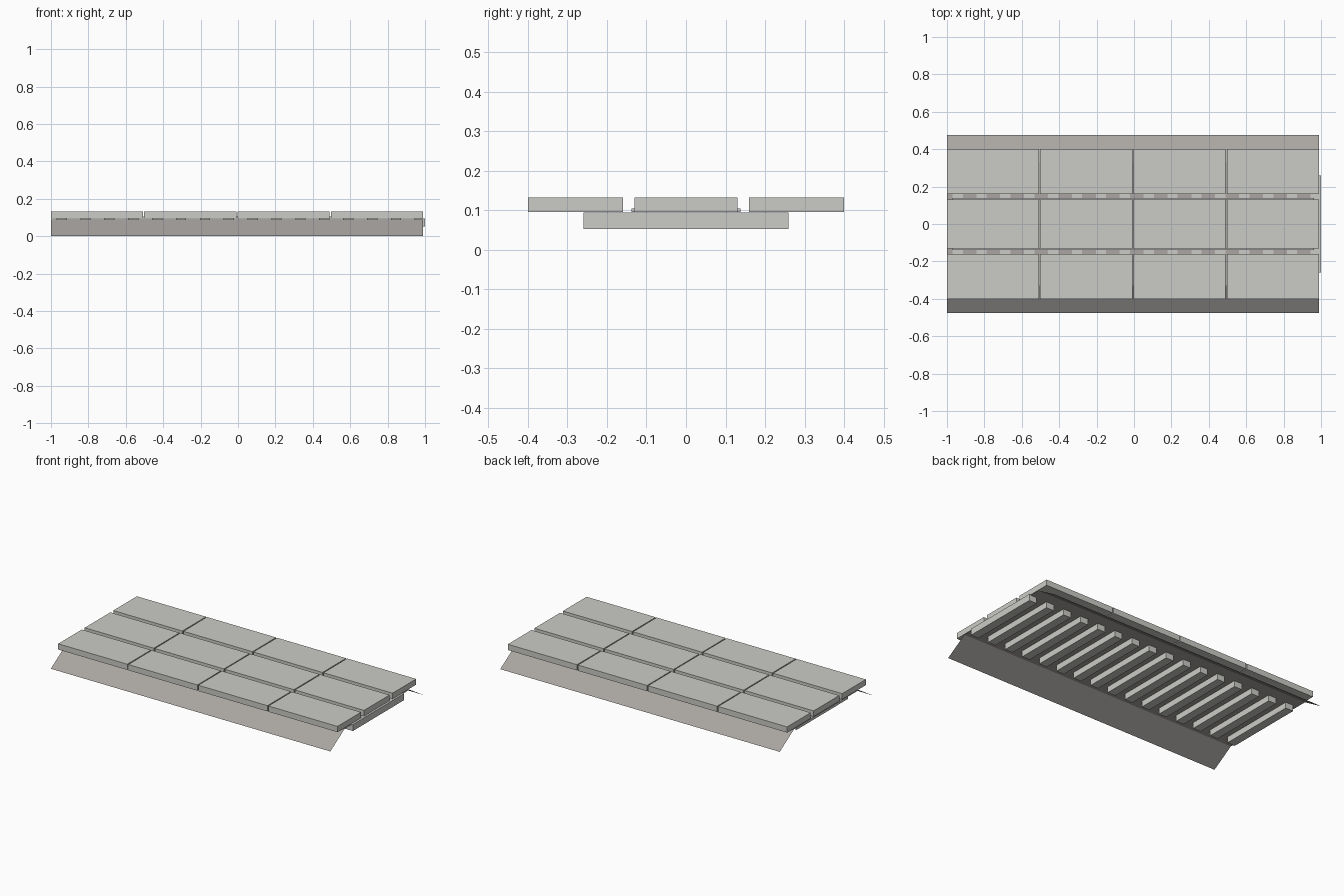
import bpy, bmesh

if "Cube" in bpy.data.objects:
    bpy.data.objects.remove(bpy.data.objects["Cube"])


def boxes(name, spans, mat=None):
    """One object made of boxes given as (x0, x1, y0, y1, z0, z1)."""
    bm = bmesh.new()
    for x0, x1, y0, y1, z0, z1 in spans:
        for v in bmesh.ops.create_cube(bm, size=1)["verts"]:
            v.co.x = x1 if v.co.x > 0 else x0
            v.co.y = y1 if v.co.y > 0 else y0
            v.co.z = z1 if v.co.z > 0 else z0
    return finish(name, bm, mat)


def finish(name, bm, mat=None):
    me = bpy.data.meshes.new(name)
    bm.to_mesh(me)
    bm.free()
    ob = bpy.data.objects.new(name, me)
    bpy.context.collection.objects.link(ob)
    if mat:
        me.materials.append(mat)
    return ob


def material(name, color):
    m = bpy.data.materials.new(name)
    m.diffuse_color = (*color, 1)
    m.use_nodes = True
    m.node_tree.nodes["Principled BSDF"].inputs["Base Color"].default_value = m.diffuse_color
    return m


stone = material("ballast_stone", (0.40, 0.38, 0.36))
concrete = material("concrete", (0.60, 0.60, 0.57))

# Crossing panels: four columns, with flangeway gaps between three rows
cols = [(-1 + 0.4987 * k, -1 + 0.4987 * k + 0.492) for k in range(4)]
for name, y0, y1 in (("front_panels", -0.40, -0.16),
                     ("centre_panels", -0.13, 0.13),
                     ("back_panels", 0.16, 0.40)):
    boxes(name, [(x0, x1, y0, y1, 0.095, 0.132) for x0, x1 in cols], concrete)

# Sleepers poking through the ballast sheet
sleepers = []
for k in range(16):
    x1 = 1.0 - 0.1277 * k
    sleepers.append((x1 - 0.055, x1, -0.26, 0.26, 0.052, 0.094))
boxes("sleepers", sleepers, concrete)

# Filler strips along the inner side of each flangeway
boxes("flangeway_strips", [(-0.97, 0.962, -0.138, -0.13, 0.095, 0.104),
                           (-0.97, 0.962, 0.13, 0.138, 0.095, 0.104)])

# Ballast: an open sheet with sloping shoulders
bm = bmesh.new()
profile = [(-0.475, 0), (-0.33, 0.09), (0.33, 0.09), (0.475, 0)]
rows = [[bm.verts.new((x, y, z)) for y, z in profile] for x in (-1, 0.99)]
for i in range(3):
    bm.faces.new((rows[0][i], rows[1][i], rows[1][i + 1], rows[0][i + 1]))
finish("ballast", bm, stone)
